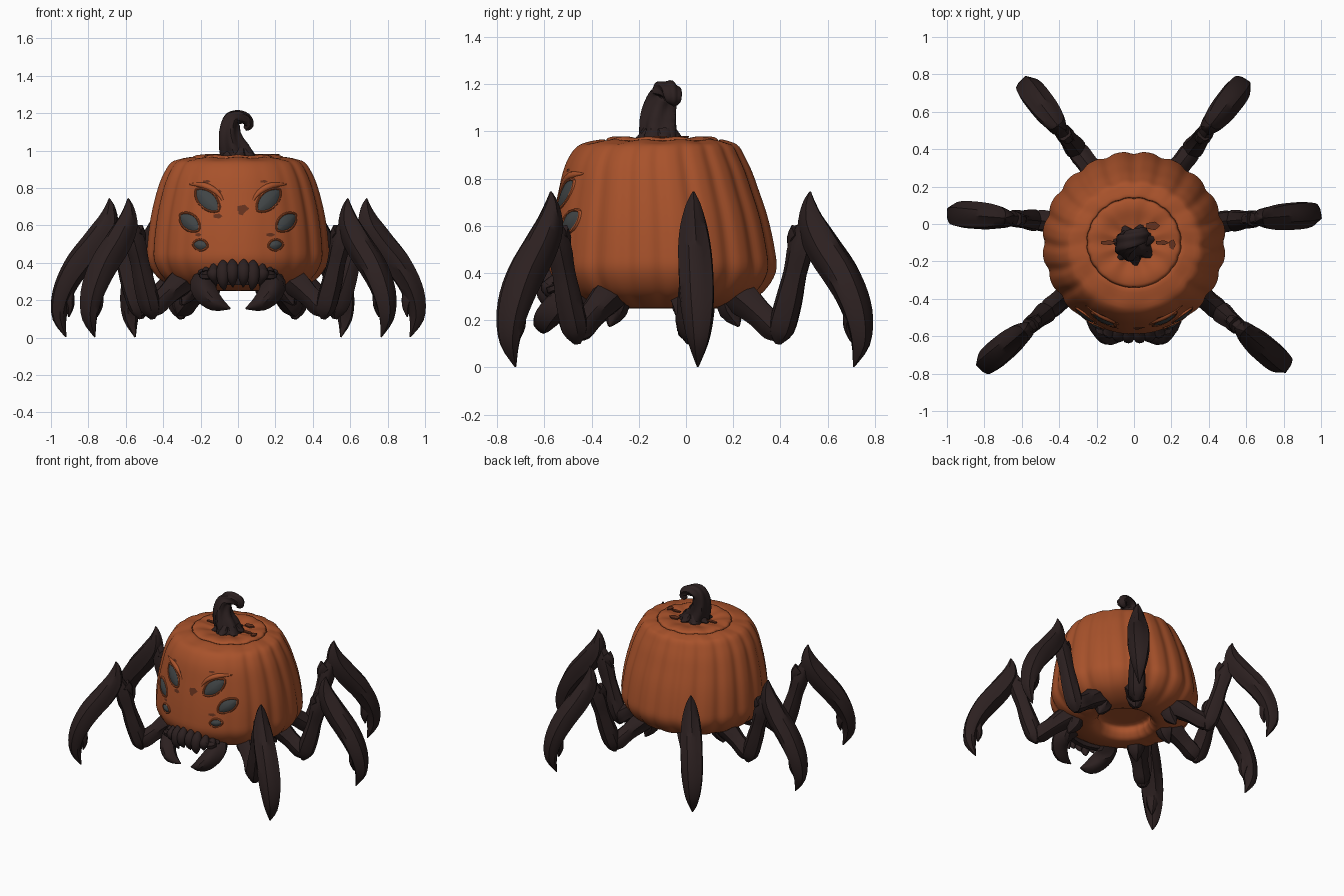
import bpy, bmesh, math
from mathutils import Vector

if "Cube" in bpy.data.objects:
    bpy.data.objects.remove(bpy.data.objects["Cube"])


def material(name, rgb):
    m = bpy.data.materials.new(name)
    m.use_nodes = True
    m.diffuse_color = (*rgb, 1)
    bsdf = m.node_tree.nodes["Principled BSDF"]
    bsdf.inputs["Base Color"].default_value = (*rgb, 1)
    bsdf.inputs["Roughness"].default_value = 0.8
    return m


ORANGE = material("pumpkin orange", (0.39, 0.084, 0.024))
DARK = material("dark bark", (0.025, 0.0145, 0.0145))
GREY = material("eye grey", (0.052, 0.059, 0.061))
BROWN = material("scar brown", (0.13, 0.032, 0.013))


def smooth_points(pts, sub):
    """Catmull-Rom interpolation of equal-length tuples."""
    pts = [Vector(p) for p in pts]
    out = []
    for i in range(len(pts) - 1):
        p0, p1, p2, p3 = pts[max(i - 1, 0)], pts[i], pts[i + 1], pts[min(i + 2, len(pts) - 1)]
        for k in range(sub):
            t = k / sub
            out.append(p1 + (p2 - p0) * (t / 2) + (p0 * 2 - p1 * 5 + p2 * 4 - p3) * (t * t / 2)
                       + (p1 * 3 - p0 - p2 * 3 + p3) * (t ** 3 / 2))
    return out + [pts[-1]]


def loft(name, rings, mat, angle=40):
    """Skin a list of equal-sized closed rings and cap both ends."""
    bm = bmesh.new()
    vs = [[bm.verts.new(p) for p in ring] for ring in rings]
    n = len(vs[0])
    for a, b in zip(vs, vs[1:]):
        for i in range(n):
            j = (i + 1) % n
            bm.faces.new((a[i], a[j], b[j], b[i]))
    bm.faces.new(vs[0])
    bm.faces.new(vs[-1])
    bmesh.ops.recalc_face_normals(bm, faces=bm.faces)
    me = bpy.data.meshes.new(name)
    bm.to_mesh(me)
    bm.free()
    me.materials.append(mat)
    ob = bpy.data.objects.new(name, me)
    bpy.context.collection.objects.link(ob)
    bpy.ops.object.select_all(action='DESELECT')
    ob.select_set(True)
    bpy.context.view_layer.objects.active = ob
    bpy.ops.object.shade_smooth_by_angle(angle=math.radians(angle))


def tube(name, stations, side, mat, sides=12, ridges=0, depth=0.0, twist=0.0, sub=3):
    """Stations are (x, y, z, radius in plane, radius along side)."""
    st = smooth_points([tuple(s) for s in stations], sub)
    pos = [Vector(s[:3]) for s in st]
    rings = []
    for i, s in enumerate(st):
        tan = (pos[min(i + 1, len(pos) - 1)] - pos[max(i - 1, 0)]).normalized()
        sd = Vector(side)
        sd = (sd - tan * sd.dot(tan)).normalized()
        nrm = tan.cross(sd)
        ring = []
        for k in range(sides):
            a = math.tau * k / sides
            f = 1 + depth * math.cos(ridges * a + twist * i)
            ring.append(pos[i] + nrm * (math.cos(a) * max(s[3], .002) * f)
                        + sd * (math.sin(a) * max(s[4], .002) * f))
        rings.append(ring)
    loft(name, rings, mat)


# Pumpkin body: softly ribbed lathe of (radius, height, centre y), recessed below, lid line on top
outer = [(.22, .25, -.1), (.33, .267, -.1), (.425, .318, -.1), (.481, .405, -.1), (.484, .5, -.102),
         (.465, .65, -.108), (.428, .8, -.118), (.39, .89, -.122), (.345, .945, -.115), (.26, .966, -.1)]
under = [(.005, .34, -.1), (.16, .335, -.1), (.175, .29, -.1)]
lid = [(.25, .95, -.1), (.24, .972, -.1), (.19, .978, -.1), (.11, .962, -.1), (.005, .95, -.1)]
SEG = 200


def depth_scale(z):
    """The body gets a little shallower front to back towards the top."""
    return 1 - .045 * min(1, max(0, (z - .4) / .35))


rings = []
for r, z, cy in smooth_points(under + outer + lid, 4):
    ring = []
    for k in range(SEG):
        a = math.tau * k / SEG
        fade = 1 - .85 * min(1, max(0, -math.sin(a) - .62) * 4)
        valley = (.5 + .5 * math.cos(a * 20)) ** 2
        f = 1.008 - .028 * fade * valley * min(1, r / .4)
        lift = -.006 * (.5 + .5 * math.cos(a * 10)) if z > .93 and .06 < r < .34 else 0
        ring.append((r * f * math.cos(a), cy + r * f * math.sin(a) * depth_scale(z), z + lift))
    rings.append(ring)
loft("pumpkin_body", rings, ORANGE, 60)


def face_point(x, z, out=0.0):
    """Point on the front of the pumpkin, pushed outward."""
    for (r0, z0, c0), (r1, z1, c1) in zip(outer, outer[1:]):
        if z0 <= z <= z1:
            t = (z - z0) / (z1 - z0)
            r, cy = r0 + (r1 - r0) * t, c0 + (c1 - c0) * t
    y = -math.sqrt(max(r * r - x * x, .001)) * depth_scale(z)
    return Vector((x, cy + y, z)) + Vector((x, y, 0)).normalized() * out


# Twisted, hooked stem
stem = [(0, -.11, .93, .108, .09), (-.012, -.112, .985, .084, .08), (-.035, -.115, 1.04, .066, .074),
        (-.046, -.11, 1.1, .054, .066), (-.036, -.095, 1.16, .046, .056),
        (0, -.078, 1.178, .037, .048), (.042, -.062, 1.168, .03, .04),
        (.056, -.052, 1.136, .024, .032), (.036, -.05, 1.116, .012, .016)]
tube("stem", stem, (0, 1, 0), DARK, 30, 5, .12, .22, 4)
for i in range(7):
    a = math.tau * i / 7 + .3
    c, s = math.cos(a), math.sin(a)
    tube("stem_root", [(.05 * c, -.11 + .05 * s, 1.0, .025, .035), (.08 * c, -.11 + .08 * s, .97, .02, .03),
                       (.112 * c, -.11 + .112 * s, .962, .004, .01)], (-s, c, 0), DARK, 8)

# Scars on the face and torn skin on the lid
for x, z, w, h in ((.025, .69, .034, .022), (.018, .672, .018, .02), (-.107, .65, .026, .014),
                   (-.1, .7, .014, .02), (-.1, .78, .014, .013), (.17, .55, .026, .011),
                   (-.21, .55, .018, .01), (-.165, .835, .022, .008), (.135, .835, .022, .008)):
    loft("face_scar", [[face_point(x + w * f * math.cos(math.tau * k / 5), z + h * f * math.sin(math.tau * k / 5), .007)
                        for k in range(5)] for f in (1, .1)], BROWN)
for x, y, w, h in ((-.14, -.1, .045, .013), (.205, -.11, .018, .03), (.1, -.01, .04, .024), (.15, -.1, .04, .013)):
    loft("lid_scar", [[(x + w * math.cos(math.tau * k / 5), y + h * math.sin(math.tau * k / 5), z)
                       for k in range(5)] for z in (.973, .981)], BROWN)

# Dark gum behind the fangs
gum = [(face_point(x, .345, -.005), r) for x, r in ((-.2, .02), (-.14, .055), (0, .068), (.14, .055), (.2, .02))]
tube("gum", [(*p, r, .035) for p, r in gum], (0, 1, 0), DARK, 14, 7, .06)

# Leg parts in the leg's own plane: (distance from foot, height, radius, side radius)
shin = [(-.232, .745, .003, .004), (-.237, .69, .03, .03), (-.22, .6, .062, .054), (-.155, .5, .072, .069),
        (-.072, .4, .071, .074), (-.008, .3, .062, .073), (.03, .2, .052, .061),
        (.036, .1, .037, .04), (0, .003, .003, .004)]
thigh = [(-.405, .1, .012, .015), (-.39, .16, .054, .052), (-.35, .28, .056, .054), (-.315, .4, .048, .046),
         (-.28, .52, .054, .046), (-.235, .65, .02, .02)]
hip = [(-.69, .34, .07, .07), (-.59, .29, .07, .07), (-.5, .225, .056, .054),
       (-.42, .165, .056, .055), (-.375, .12, .02, .02)]
hip_spur = [(-.66, .3, .06, .06), (-.65, .235, .05, .05), (-.615, .175, .006, .006)]
knee_spur = [(-.29, .57, .045, .04), (-.32, .54, .03, .03), (-.34, .48, .004, .004)]
shin_spur = [(.0, .24, .045, .045), (-.02, .17, .025, .03), (-.015, .11, .003, .003)]
leg_parts = {"shin": shin, "thigh": thigh, "hip": hip, "hip_spur": hip_spur,
             "knee_spur": knee_spur, "shin_spur": shin_spur}
legs = {"front": ((.765, -.722), (.77, -.65)), "middle": ((.92, .05), (1, .08)),
        "back": ((.55, .71), (.61, .79))}

for sgn, sname in ((1, "left"), (-1, "right")):
    for lname, (foot, d) in legs.items():
        d = Vector((d[0] * sgn, d[1], 0)).normalized()
        base = Vector((foot[0] * sgn, foot[1], 0))
        for part, prof in leg_parts.items():
            st = [(*(base + d * s + Vector((0, 0, z))), r, w) for s, z, r, w in prof]
            tube(f"{lname}_{sname}_{part}", st, (-d.y, d.x, 0), DARK, 14, 5, .09, .12)

    # Curved pincers
    pincer = [(.15, -.43, .33, .055, .055), (.185, -.5, .285, .066, .064), (.168, -.57, .232, .058, .056),
              (.115, -.602, .184, .042, .044), (.04, -.602, .155, .003, .003)]
    tube(f"pincer_{sname}", [(x * sgn, *rest) for x, *rest in pincer], (0, 1, 0), DARK, 14, 4, .08)

    # Upper jaw fangs
    for x, top, tip in ((.03, .42, .27), (.08, .415, .25), (.13, .395, .28), (.17, .38, .3)):
        p = face_point(x, top, -.01).y
        tube(f"fang_{sname}", [(x * sgn, p, top, .01, .01), (x * sgn, p - .025, top - .05, .036, .036),
                               (x * sgn, p - .035, tip + .05, .03, .03),
                               (x * sgn * .9, p - .015, tip, .003, .003)], (1, 0, 0), DARK, 10)

    # Almond eyes with raised lids
    for x, z, a, b, tilt in ((.163, .735, .076, .043, 44), (.257, .617, .06, .039, 42), (.2, .495, .036, .027, 8)):
        ct, sn = math.cos(math.radians(tilt)), math.sin(math.radians(tilt))

        def almond(f, t, out):
            u, v = a * f * math.cos(t), b * f * math.sin(t) * abs(math.sin(t)) ** .4
            p = face_point(x + u * ct - v * sn, z + u * sn + v * ct, out)
            return Vector((p.x * sgn, p.y, p.z))

        turn = [math.tau * k / 24 for k in range(24)]
        loft(f"eye_{sname}", [[almond(f, t, .006 + .012 * (1 - f * f)) for t in turn]
                              for f in (1, .85, .6, .3, .03)], GREY)
        lid_path = [(*almond(1.07, t, .001), .007, .011) for t in turn + [0]]
        tube(f"eyelid_{sname}", lid_path, (0, 1, 0), ORANGE, 8, sub=1)

    # Brow ridges
    brow = [(.07, .715, .003), (.11, .775, .014), (.18, .812, .018), (.26, .82, .003)]
    tube(f"brow_{sname}", [(p.x * sgn, p.y, p.z, r, r) for p, r in
                           ((face_point(x, z), r) for x, z, r in brow)], (0, 1, 0), ORANGE, 10)
